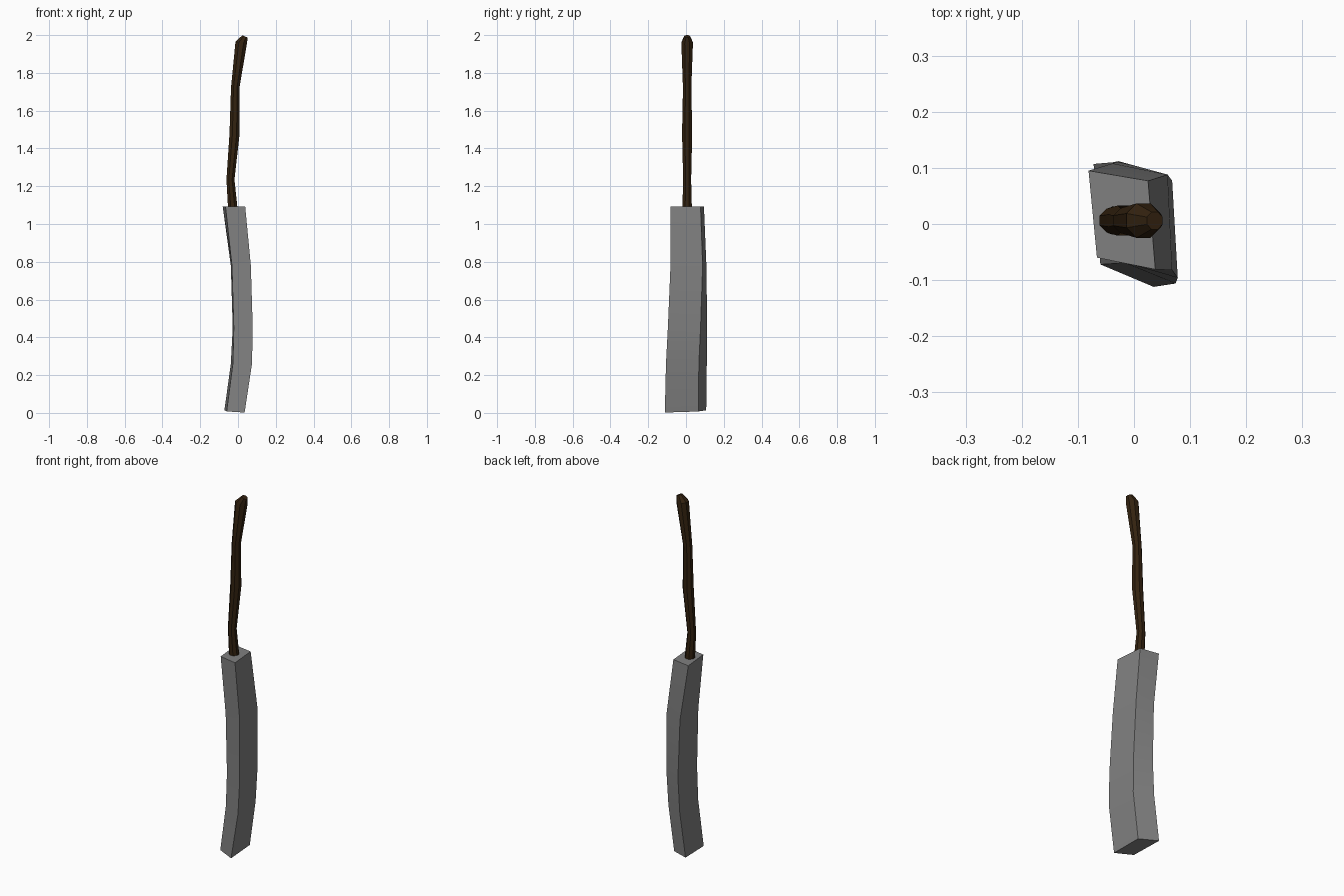
import bpy, bmesh, math
from mathutils import Vector

if "Cube" in bpy.data.objects:
    bpy.data.objects.remove(bpy.data.objects["Cube"])


def material(name, color):
    m = bpy.data.materials.new(name)
    m.diffuse_color = (*color, 1)
    m.use_nodes = True
    m.node_tree.nodes["Principled BSDF"].inputs["Base Color"].default_value = m.diffuse_color
    return m


def loft(name, rings, mat):
    """Skin a list of equal-sized point rings and cap both ends."""
    bm = bmesh.new()
    rows = [[bm.verts.new(p) for p in ring] for ring in rings]
    n = len(rows[0])
    for a, b in zip(rows, rows[1:]):
        for i in range(n):
            j = (i + 1) % n
            bm.faces.new((a[i], a[j], b[j], b[i]))
    bm.faces.new(rows[0][::-1])
    bm.faces.new(rows[-1])
    bmesh.ops.recalc_face_normals(bm, faces=bm.faces)
    me = bpy.data.meshes.new(name)
    bm.to_mesh(me)
    bm.free()
    ob = bpy.data.objects.new(name, me)
    bpy.context.collection.objects.link(ob)
    me.materials.append(mat)
    bpy.ops.object.select_all(action='DESELECT')
    ob.select_set(True)
    bpy.context.view_layer.objects.active = ob
    bpy.ops.object.shade_smooth_by_angle(angle=math.radians(30))
    return ob


grey = material("grey stone", (0.215, 0.215, 0.215))
brown = material("dark brown wood", (0.033, 0.016, 0.005))

# Bowed, slightly twisted four-sided body
sections = [
    (0.010, [(-0.072, 0.107), (0.028, 0.065), (0.035, -0.112), (-0.060, -0.072)]),
    (0.260, [(-0.038, 0.110), (0.062, 0.068), (0.074, -0.106), (-0.027, -0.070)]),
    (0.450, [(-0.028, 0.112), (0.068, 0.077), (0.078, -0.096), (-0.022, -0.067)]),
    (0.780, [(-0.038, 0.108), (0.060, 0.088), (0.068, -0.082), (-0.032, -0.064)]),
    (1.093, [(-0.081, 0.095), (0.025, 0.077), (0.038, -0.081), (-0.066, -0.060)]),
]
body = [[(x, y, z) for x, y in pts] for z, pts in sections]
body[0] = [(x, y, 0.007 - 0.05 * x + 0.03 * y) for x, y, z in body[0]]
loft("body", body, grey)

# Crooked eight-sided handle: x, z, radius, tilt of each ring
path = [(-0.025, 1.05, 0.027, 0), (-0.040, 1.235, 0.022, 0), (-0.018, 1.48, 0.028, 0),
        (-0.015, 1.72, 0.023, 0.05), (0.017, 1.96, 0.032, 0.15), (0.037, 1.993, 0.016, 0.42)]
handle = []
for x, z, r, tilt in path:
    ring = []
    for k in range(8):
        a = math.tau * (k + 0.5) / 8
        u, v = r * 1.04 * math.cos(a), r * 1.04 * math.sin(a)
        ring.append(Vector((x + u * math.cos(tilt), 0.006 + v, z - u * math.sin(tilt))))
    handle.append(ring)
loft("handle", handle, brown)
